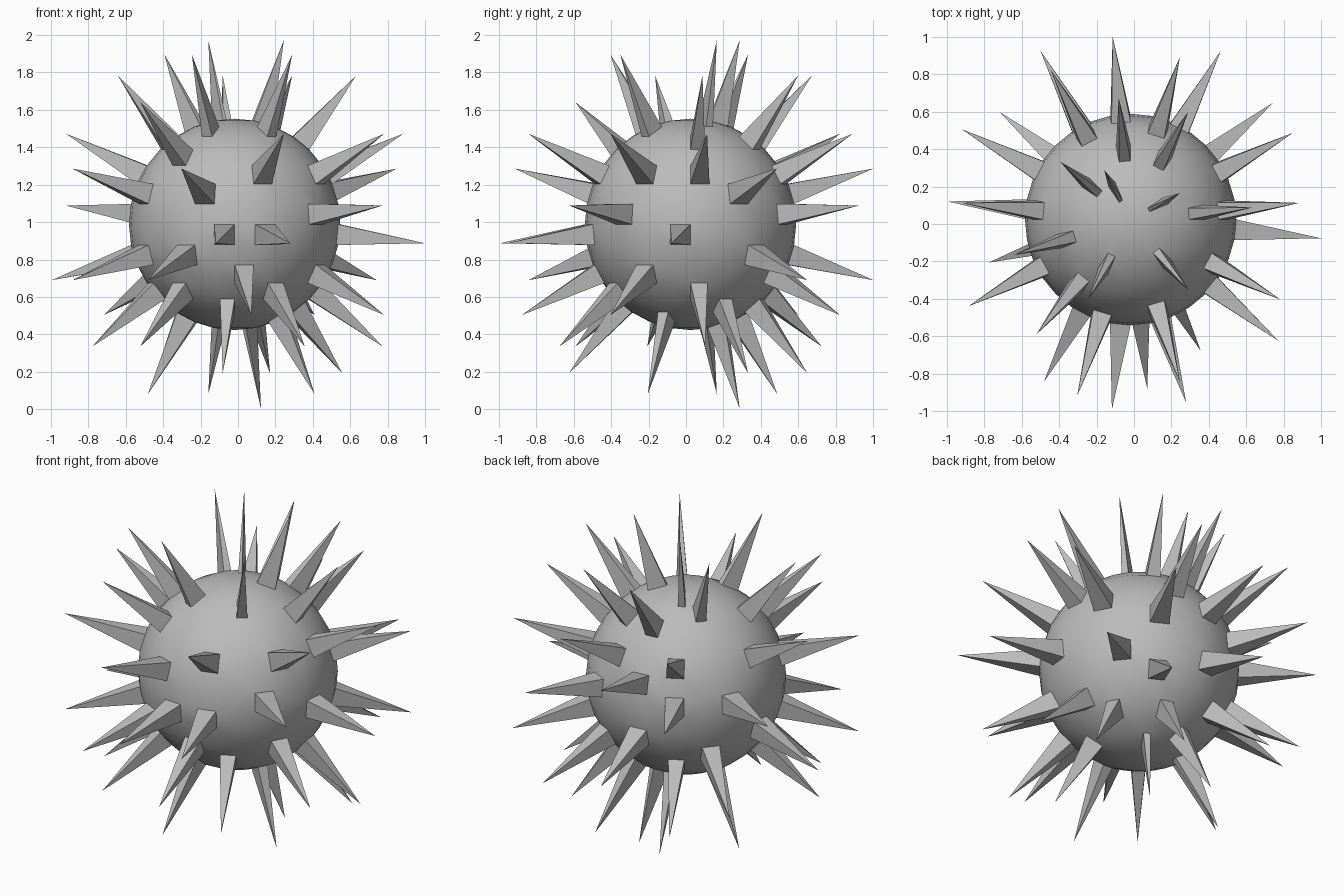
import bpy, bmesh, math
from mathutils import Vector

if "Cube" in bpy.data.objects:
    bpy.data.objects.remove(bpy.data.objects["Cube"])

SEG, RINGS, RADIUS, SPIKE = 32, 16, 0.565, 0.468
STEP = 2 * math.pi / SEG
CENTRE = Vector((-0.018, 0.024, 0.988))

# Spikes: latitude row of the sphere (0 = first row above equator) -> columns
SPIKES = {
    6: (2, 10), 5: (12, 21, 27), 4: (0, 5, 8, 17), 3: (20,),
    2: (0, 6, 10, 15, 25, 29), 1: (2, 8, 18, 22), 0: (5, 10, 13, 28),
    -1: (23, 25, 31), -2: (3, 8, 15, 18, 21), -3: (5, 12, 24, 29),
    -4: (0, 10, 17, 20, 26), -5: (2, 6, 23), -6: (9, 14, 29), -7: (5,),
}
wanted = {(r, c) for r, cols in SPIKES.items() for c in cols}

# Round body
bm = bmesh.new()
bmesh.ops.create_uvsphere(bm, u_segments=SEG, v_segments=RINGS, radius=RADIUS)
bm.normal_update()

# Pull each chosen face out into a four-sided spike
for face in list(bm.faces):
    c = face.calc_center_median()
    row = math.floor(math.asin(c.z / c.length) / STEP)
    col = math.floor((math.atan2(c.y, c.x) % (2 * math.pi)) / STEP)
    if (row, col) in wanted:
        tip = c + face.normal * SPIKE
        poked = bmesh.ops.poke(bm, faces=[face])
        poked["verts"][0].co = tip

bmesh.ops.translate(bm, verts=bm.verts, vec=CENTRE)
bm.normal_update()
mesh = bpy.data.meshes.new("spiked_ball")
bm.to_mesh(mesh)
bm.free()
ball = bpy.data.objects.new("spiked_ball", mesh)
bpy.context.collection.objects.link(ball)

# Single grey colour
grey = bpy.data.materials.new("grey")
grey.diffuse_color = (0.5, 0.5, 0.5, 1)
grey.use_nodes = True
grey.node_tree.nodes["Principled BSDF"].inputs["Base Color"].default_value = grey.diffuse_color
mesh.materials.append(grey)

# Smooth body, crisp spikes
bpy.context.view_layer.objects.active = ball
ball.select_set(True)
bpy.ops.object.shade_smooth_by_angle(angle=math.radians(30))
